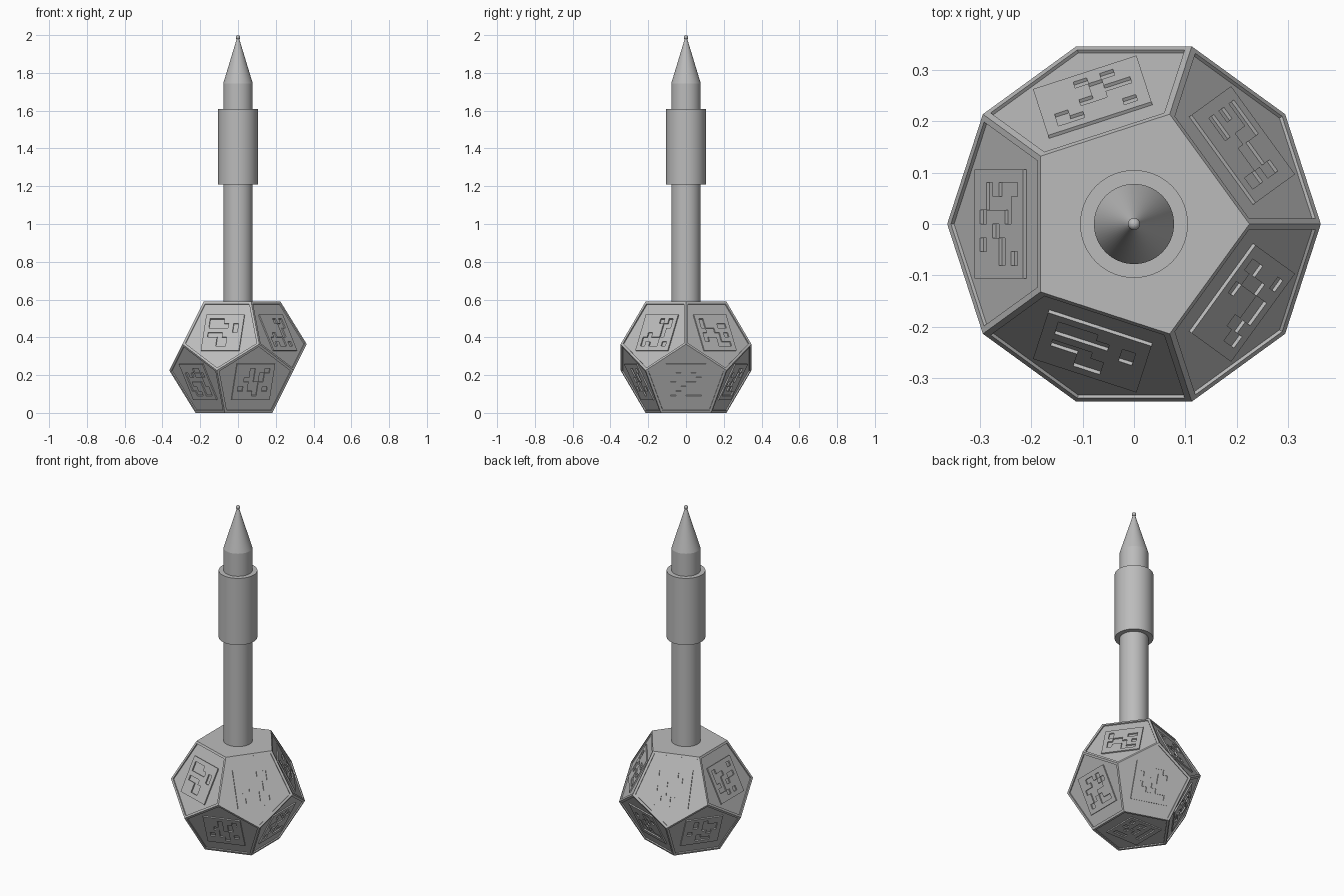
import bpy, bmesh, math, random
from mathutils import Vector

if "Cube" in bpy.data.objects:
    bpy.data.objects.remove(bpy.data.objects["Cube"])

random.seed(12)
grey = bpy.data.materials.new("plain grey")
grey.diffuse_color = (0.5, 0.5, 0.5, 1)
grey.use_nodes = True
grey.node_tree.nodes["Principled BSDF"].inputs["Base Color"].default_value = grey.diffuse_color

R = 0.225                       # circumradius of one pentagon
PHI = (1 + 5 ** 0.5) / 2
H = 0.589                       # flat-to-flat height of the body
DEPTH = 0.007                   # engraving depth
RIM = 0.016                     # frame width round each panel
CELL = 0.027                    # glyph cell size


def finish(bm, name, smooth=False):
    bmesh.ops.recalc_face_normals(bm, faces=bm.faces)
    add_object(bm, name, smooth)


def add_object(bm, name, smooth=False):
    mesh = bpy.data.meshes.new(name)
    bm.to_mesh(mesh)
    bm.free()
    mesh.materials.append(grey)
    ob = bpy.data.objects.new(name, mesh)
    bpy.context.collection.objects.link(ob)
    if smooth:
        bpy.context.view_layer.objects.active = ob
        ob.select_set(True)
        bpy.ops.object.shade_smooth_by_angle(angle=math.radians(30))
        ob.select_set(False)


# Twelve-sided body from four rings of five points
bm = bmesh.new()


def ring(radius, z, turn):
    return [bm.verts.new((radius * math.cos(math.radians(72 * k + turn)),
                          radius * math.sin(math.radians(72 * k + turn)), z))
            for k in range(5)]


mid = H / 2 * (5 ** 0.5 - 2)
T = ring(R, H, 0)
U = ring(R * PHI, H / 2 + mid, 0)
L = ring(R * PHI, H / 2 - mid, 36)
B = ring(R, 0, 36)
bm.faces.new(T)
panels = [bm.faces.new(B)]
for k in range(5):
    n = (k + 1) % 5
    panels.append(bm.faces.new((T[k], U[k], L[k], U[n], T[n])))
    panels.append(bm.faces.new((L[k], B[k], B[n], L[n], U[n])))
bmesh.ops.recalc_face_normals(bm, faces=bm.faces)
bm.normal_update()
frames = [(f.calc_center_median(), f.normal.copy()) for f in panels]

# Sunken panels: every face except the top
bmesh.ops.inset_individual(bm, faces=panels, thickness=RIM, depth=0)
normals = {f: f.normal.copy() for f in panels}
for f in panels:
    nrm = normals[f]
    new = bmesh.ops.extrude_discrete_faces(bm, faces=[f])["faces"][0]
    bmesh.ops.translate(bm, verts=new.verts[:], vec=-nrm * DEPTH)
finish(bm, "twelve_sided_body")

# Raised square plates with engraved block patterns
cuts = [-0.106] + [CELL * (i - 3) for i in range(7)] + [0.106]
bm = bmesh.new()
for centre, nrm in frames:
    up = Vector((0, 0, 1)) if abs(nrm.z) < 0.9 else Vector((1, 0, 0))
    up = (up - nrm * up.dot(nrm)).normalized()
    right = up.cross(nrm)
    holes = {(i, j) for i in range(1, 7) for j in range(1, 7) if random.random() < 0.42}

    def solid(i, j):
        return 0 <= i < 8 and 0 <= j < 8 and (i, j) not in holes

    def point(a, b, d):
        return bm.verts.new(centre + right * cuts[a] + up * cuts[b] - nrm * d)

    for i in range(8):
        for j in range(8):
            if not solid(i, j):
                continue
            c = [(i, j), (i + 1, j), (i + 1, j + 1), (i, j + 1)]
            bm.faces.new([point(a, b, 0) for a, b in c])
            sides = [(i, j - 1), (i + 1, j), (i, j + 1), (i - 1, j)]
            for s, near in enumerate(sides):
                if not solid(*near):
                    p, q = c[s], c[(s + 1) % 4]
                    bm.faces.new((point(*p, DEPTH), point(*q, DEPTH),
                                  point(*q, 0), point(*p, 0)))
bmesh.ops.remove_doubles(bm, verts=bm.verts, dist=1e-5)
bmesh.ops.dissolve_limit(bm, angle_limit=0.01, verts=bm.verts, edges=bm.edges)
add_object(bm, "engraved_plates")


# Round parts turned from a profile of (radius, z)
def lathe(name, profile, steps=64):
    bm = bmesh.new()
    vs = [bm.verts.new((r, 0, z)) for r, z in profile]
    es = [bm.edges.new(e) for e in zip(vs, vs[1:])]
    bmesh.ops.spin(bm, geom=vs + es, axis=(0, 0, 1), cent=(0, 0, 0),
                   angle=2 * math.pi, steps=steps)
    bmesh.ops.remove_doubles(bm, verts=bm.verts, dist=1e-5)
    finish(bm, name, True)


lathe("shaft", [(0, 0.58), (0.078, 0.58), (0.078, 1.745), (0, 1.745)])
lathe("sleeve", [(0, 1.21), (0.105, 1.21), (0.105, 1.61), (0, 1.61)])
lathe("pointed_tip", [(0, 1.745), (0.078, 1.745), (0.005, 1.985), (0, 1.985)])

# Small ball at the point
bm = bmesh.new()
bmesh.ops.create_uvsphere(bm, u_segments=24, v_segments=12, radius=0.012)
bmesh.ops.translate(bm, verts=bm.verts, vec=(0, 0, 1.988))
finish(bm, "tip_ball", True)
